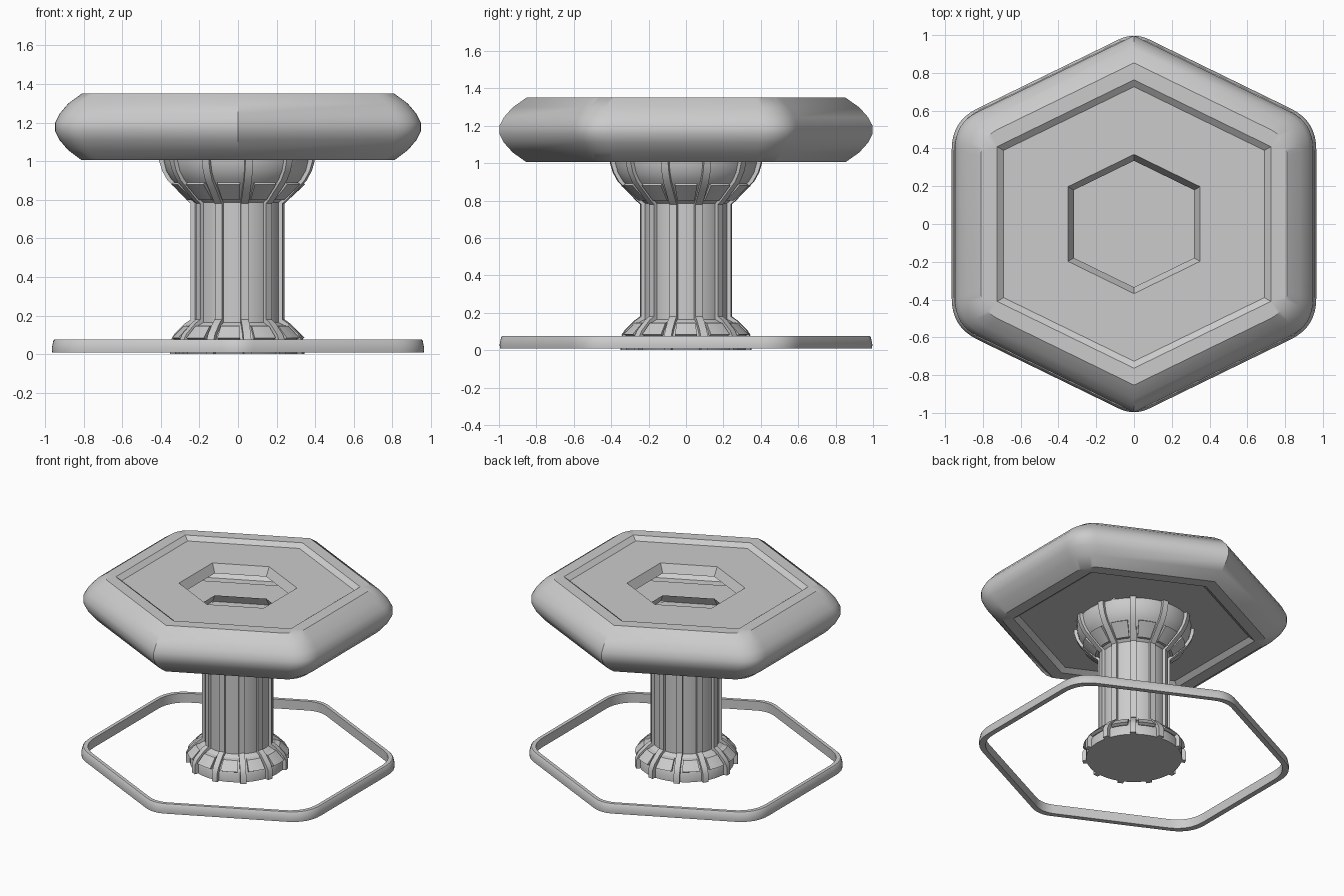
import bpy, bmesh, math
from mathutils import Matrix, Vector

if "Cube" in bpy.data.objects:
    bpy.data.objects.remove(bpy.data.objects["Cube"])


def finish(name, bm, angle=35):
    bmesh.ops.remove_doubles(bm, verts=bm.verts, dist=0.0004)
    me = bpy.data.meshes.new(name)
    bm.to_mesh(me)
    bm.free()
    ob = bpy.data.objects.new(name, me)
    bpy.context.collection.objects.link(ob)
    bpy.ops.object.select_all(action='DESELECT')
    ob.select_set(True)
    bpy.context.view_layer.objects.active = ob
    bpy.ops.object.shade_smooth_by_angle(angle=math.radians(angle))
    return ob


def hexagon(a, side_round=0.0, tip_round=0.0, steps=8):
    """Counter-clockwise hexagon, flats at x = +-a, with rounded corners."""
    s, t = a * 0.565, a * 1.053
    corners = [Vector(c) for c in ((a, -s), (a, s), (0, t), (-a, s), (-a, -s), (0, -t))]
    pts = []
    for i, c in enumerate(corners):
        d = tip_round if i in (2, 5) else side_round
        p = c + (corners[i - 1] - c).normalized() * d
        q = c + (corners[(i + 1) % 6] - c).normalized() * d
        for k in range(steps + 1):
            u = k / steps
            pts.append(p * (1 - u) ** 2 + c * 2 * u * (1 - u) + q * u * u)
    return pts


def loft(bm, loops, closed=False, caps=False):
    """Skin loops of (points, z); the first and last loop may be capped."""
    rows = [[bm.verts.new((p[0], p[1], z)) for p in pts] for pts, z in loops]
    pairs = list(zip(rows, rows[1:])) + ([(rows[-1], rows[0])] if closed else [])
    for lo, hi in pairs:
        n = len(lo)
        for j in range(n):
            k = (j + 1) % n
            bm.faces.new((lo[j], lo[k], hi[k], hi[j]))
    if caps:
        bm.faces.new(rows[0][::-1])
        bm.faces.new(rows[-1])


def sweep(bm, section, places):
    """Carry a closed (r, z) section through a list of matrices, capped."""
    rows = [[bm.verts.new(m @ Vector((r, 0, z))) for r, z in section] for m in places]
    faces = [bm.faces.new(rows[0]), bm.faces.new(rows[-1][::-1])]
    n = len(section)
    for a, b in zip(rows, rows[1:]):
        for j in range(n):
            k = (j + 1) % n
            faces.append(bm.faces.new((a[j], b[j], b[k], a[k])))
    bmesh.ops.recalc_face_normals(bm, faces=faces)


# Hollow hexagonal top: recessed plates and bevelled holes on both sides
upper = [(0.947, 1.20, 0.13), (0.925, 1.245, 0.13), (0.88, 1.298, 0.12),
         (0.81, 1.35, 0.10), (0.725, 1.35, 0), (0.69, 1.322, 0),
         (0.35, 1.322, 0), (0.318, 1.26, 0)]
lower = [(a, 2.355 - z, d) for a, z, d in reversed(upper)]
bm = bmesh.new()
loft(bm, [(hexagon(a, d), z) for a, z, d in lower + upper])
finish("hexagon_top", bm)

# Floor ring
ring = [(0.925, 0.008), (0.963, 0.008), (0.965, 0.03), (0.957, 0.07),
        (0.951, 0.077), (0.925, 0.077)]
bm = bmesh.new()
loft(bm, [(hexagon(a, 0.15, 0.09), z) for a, z in ring], closed=True)
finish("floor_ring", bm)

# Round pillar with flared foot and bowl
pillar = [(0.325, 0.0), (0.325, 0.06), (0.305, 0.10), (0.255, 0.15), (0.225, 0.165),
          (0.225, 0.785), (0.25, 0.805), (0.30, 0.86), (0.345, 0.905),
          (0.372, 0.95), (0.385, 1.0), (0.387, 1.035)]
SEG = 66
bm = bmesh.new()
loft(bm, [([(r * math.cos(2 * math.pi * i / SEG), r * math.sin(2 * math.pi * i / SEG))
            for i in range(SEG)], z) for r, z in pillar], caps=True)
finish("pillar", bm)

# Eleven vertical ribs, with a raised panel above and below in each gap
COUNT = 11
rib_outer = [(0.352, 0.0), (0.352, 0.065), (0.33, 0.105), (0.275, 0.16), (0.245, 0.18),
             (0.245, 0.78), (0.268, 0.80), (0.32, 0.855), (0.365, 0.90),
             (0.393, 0.95), (0.408, 1.0), (0.41, 1.035)]
rib_section = rib_outer + [(r - 0.06, z) for r, z in reversed(rib_outer)]
foot_panel = [(0.325, 0.075), (0.345, 0.085), (0.285, 0.145), (0.25, 0.15), (0.25, 0.09)]
bowl_panel = [(0.235, 0.80), (0.262, 0.80), (0.348, 0.88), (0.335, 0.89), (0.29, 0.89)]
ribs, feet, bowls = bmesh.new(), bmesh.new(), bmesh.new()
for i in range(COUNT):
    ang = math.pi + 2 * math.pi * i / COUNT
    rot = Matrix.Rotation(ang, 4, 'Z')
    sweep(ribs, rib_section, [rot @ Matrix.Translation((0, w, 0)) for w in (-0.02, 0.02)])
    mid = ang + math.pi / COUNT
    arc = [Matrix.Rotation(mid + math.radians(t), 4, 'Z') for t in (-10, -5, 0, 5, 10)]
    sweep(feet, foot_panel, arc)
    sweep(bowls, bowl_panel, arc)
finish("pillar_ribs", ribs)
finish("foot_panels", feet)
finish("bowl_panels", bowls)
